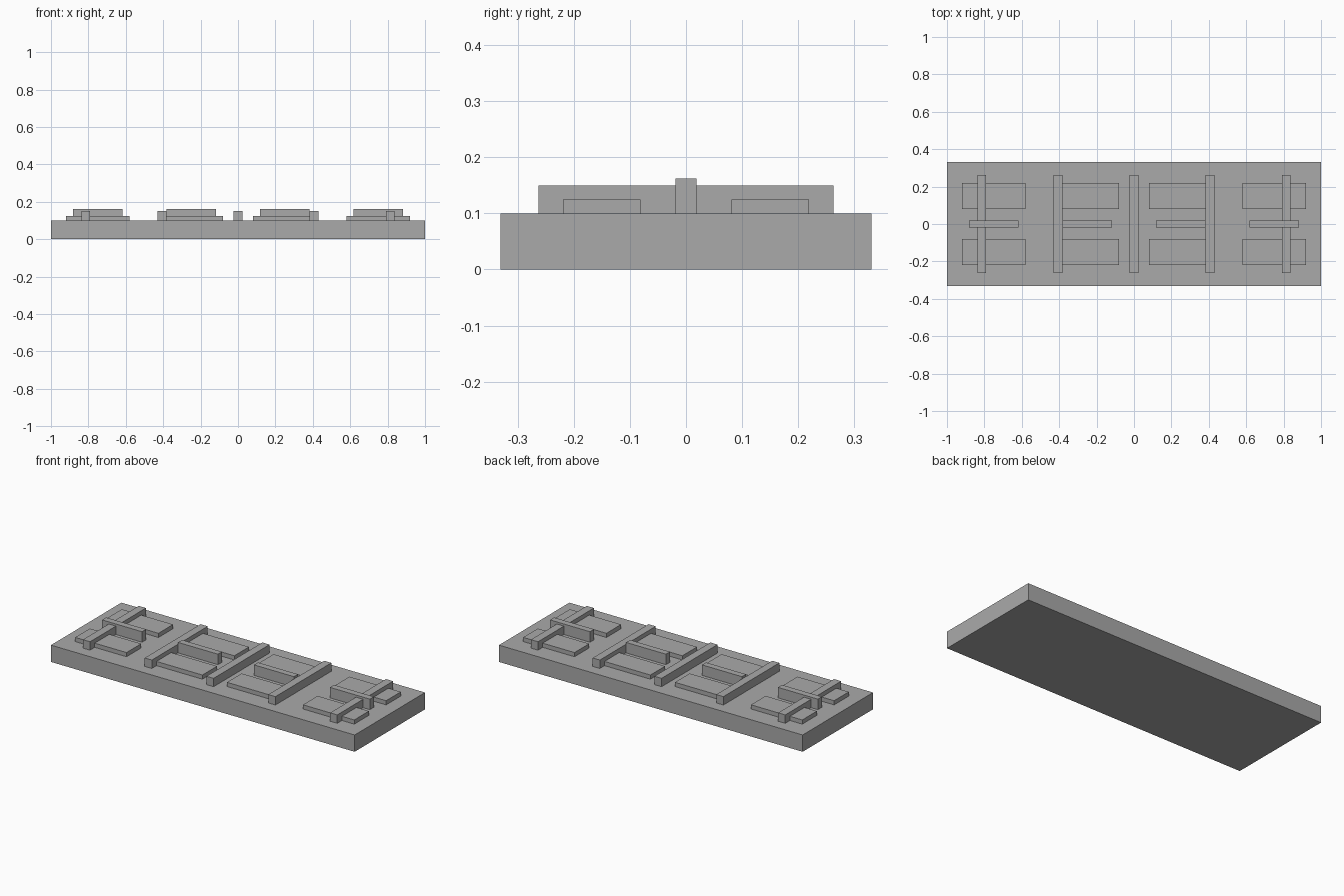
import bpy

cube = bpy.data.objects.get("Cube")
if cube:
    bpy.data.objects.remove(cube, do_unlink=True)

GREY = (0.4, 0.4, 0.4, 1)
grey = bpy.data.materials.new("plain grey")
grey.use_nodes = True
grey.diffuse_color = GREY
grey.node_tree.nodes["Principled BSDF"].inputs["Base Color"].default_value = GREY


def box(name, x, y, bottom, size):
    """Flat-faced box centred on x, y and standing on bottom."""
    bpy.ops.mesh.primitive_cube_add(size=1, location=(x, y, bottom + size[2] / 2))
    ob = bpy.context.object
    ob.name = name
    ob.scale = size
    bpy.ops.object.transform_apply(location=False, rotation=False, scale=True)
    ob.data.materials.append(grey)
    return ob


DECK = 0.1

# Base slab
box("base_slab", 0, 0, 0, (2, 0.662, DECK))

# Long cross bars, evenly spaced
for i in range(-2, 3):
    box(f"cross_bar_{i + 3}", i * 0.407, 0, DECK, (0.047, 0.526, 0.05))

# Four bays, each with a raised middle rail and a pair of low pads
for n, x in enumerate((-0.75, -0.25, 0.25, 0.75), 1):
    box(f"middle_rail_{n}", x, 0, DECK, (0.263, 0.038, 0.0625))
    for side, y in (("front", -0.15), ("back", 0.15)):
        box(f"{side}_pad_{n}", x, y, DECK, (0.338, 0.138, 0.025))
